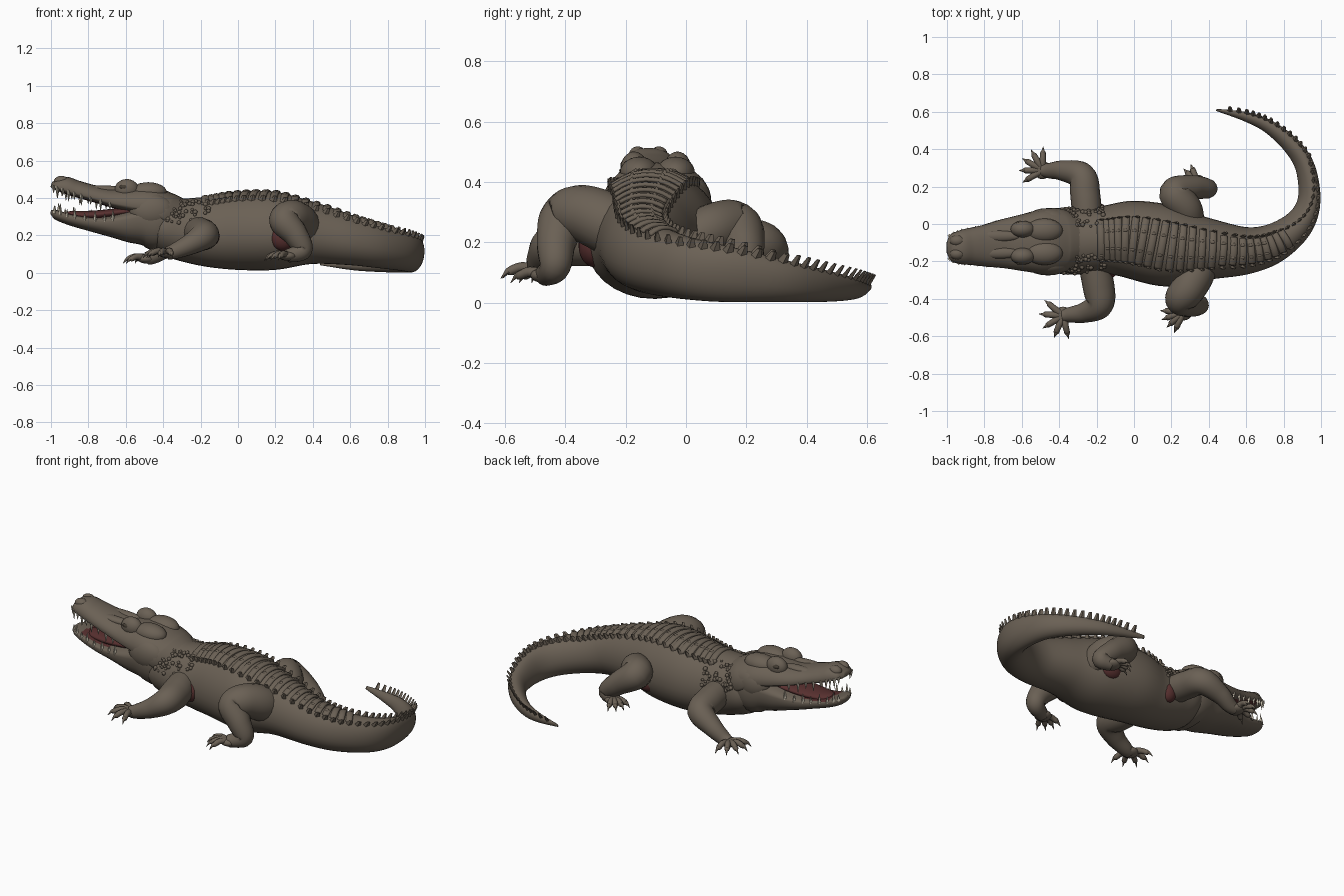
import bpy, bmesh, math, random
from mathutils import Vector, Matrix

random.seed(4)
if "Cube" in bpy.data.objects:
    bpy.data.objects.remove(bpy.data.objects["Cube"])
UP = Vector((0, 0, 1))
STEPS = 8


def material(name, rgb):
    mat = bpy.data.materials.new(name)
    mat.use_nodes = True
    mat.diffuse_color = (*rgb, 1)
    mat.node_tree.nodes["Principled BSDF"].inputs["Base Color"].default_value = (*rgb, 1)
    return mat


HIDE = material("grey brown hide", (0.145, 0.118, 0.09))
RED = material("dark red flesh", (0.095, 0.029, 0.028))
TOOTH = material("ivory teeth", (0.5, 0.45, 0.36))
EYE = material("dark eye", (0.06, 0.048, 0.035))


def finish(name, bm, mats, smooth=True, red_rule=None):
    """Turn a bmesh into an object, with flesh colour where the rule holds."""
    bmesh.ops.recalc_face_normals(bm, faces=bm.faces)
    bm.normal_update()
    for face in bm.faces:
        face.smooth = smooth
        if red_rule and red_rule(face.normal, face.calc_center_median()):
            face.material_index = 1
    mesh = bpy.data.meshes.new(name)
    bm.to_mesh(mesh)
    bm.free()
    for mat in mats:
        mesh.materials.append(mat)
    obj = bpy.data.objects.new(name, mesh)
    bpy.context.collection.objects.link(obj)
    return obj


def spline(rows, steps):
    """Catmull-Rom interpolation of rows of numbers."""
    out = []
    for i in range(len(rows) - 1):
        a, b = rows[max(i - 1, 0)], rows[i]
        c, d = rows[i + 1], rows[min(i + 2, len(rows) - 1)]
        for k in range(steps):
            t = k / steps
            out.append([q + t / 2 * (r - p + t * (2 * p - 5 * q + 4 * r - s + t * (3 * (q - r) + s - p)))
                        for p, q, r, s in zip(a, b, c, d)])
    return out + [list(rows[-1])]


def on_ring(frame, angle, power=1.0):
    """Point on a cross-section; 0 is the outer side, 90 degrees the top."""
    centre, side, up, _, w, hi, lo = frame
    c, s = math.cos(angle), math.sin(angle)
    c, s = math.copysign(abs(c) ** power, c), math.copysign(abs(s) ** power, s)
    return centre + side * w * c + up * (hi if s > 0 else lo) * s


def loft(bm, rows, steps=STEPS, sides=24, power=1.0):
    """Skin rows of (x, y, z, half width, height above, height below)."""
    pts = spline(rows, steps)
    pos = [Vector(p[:3]) for p in pts]
    frames, side = [], None
    for i, p in enumerate(pts):
        tangent = (pos[min(i + 1, len(pos) - 1)] - pos[max(i - 1, 0)]).normalized()
        side = tangent.cross(UP) if side is None else side - tangent * side.dot(tangent)
        side.normalize()
        w, hi, lo = (max(v, 0.001) for v in p[3:])
        frames.append((pos[i], side.copy(), side.cross(tangent), tangent, w, hi, lo))
    rings = [[bm.verts.new(on_ring(f, math.tau * k / sides, power)) for k in range(sides)]
             for f in frames]
    for r, q in zip(rings, rings[1:]):
        for k in range(sides):
            n = (k + 1) % sides
            bm.faces.new((r[k], r[n], q[n], q[k]))
    bm.faces.new(rings[0])
    bm.faces.new(rings[-1])
    return frames


def profile(rows, mid):
    """Convert (x, y, bottom, top, half width) rows to loft rows."""
    return [(x, y, b + mid * (t - b), w, (1 - mid) * (t - b), mid * (t - b))
            for x, y, b, t, w in rows]


def tube(rows):
    return [(x, y, z, r, r, r) for x, y, z, r in rows]


def spike(bm, base, along, up, length, width, height, lean=0.0, blunt=0.1):
    """Four-sided thorn with its base sunk into the skin."""
    across = along.cross(up).normalized()
    corners = (along * length, across * width, -along * length, -across * width)
    ring = [bm.verts.new(base - up * 0.012 + v) for v in corners]
    tip = [bm.verts.new(base + up * height + along * lean + v * blunt) for v in corners]
    for k in range(4):
        n = (k + 1) % 4
        bm.faces.new((ring[k], ring[n], tip[n], tip[k]))
    bm.faces.new(ring)
    bm.faces.new(tip)


def blob(bm, pos, radii, detail=3):
    bmesh.ops.create_icosphere(bm, subdivisions=detail, radius=1,
                               matrix=Matrix.Translation(pos) @ Matrix.Diagonal((*radii, 1)))


# Body and curling tail
bm = bmesh.new()
body = loft(bm, profile([
    (-0.5, -0.09, 0.2, 0.36, 0.12), (-0.4, -0.09, 0.11, 0.405, 0.175),
    (-0.3, -0.09, 0.065, 0.4, 0.18), (-0.15, -0.085, 0.03, 0.41, 0.185),
    (0, -0.085, 0.015, 0.432, 0.21), (0.2, -0.12, 0.015, 0.432, 0.216),
    (0.4, -0.135, 0.045, 0.375, 0.165), (0.6, -0.142, 0.04, 0.305, 0.127),
    (0.75, -0.1, 0.025, 0.26, 0.105), (0.88, 0, 0.01, 0.22, 0.08),
    (0.935, 0.13, 0, 0.19, 0.058), (0.915, 0.3, 0, 0.148, 0.05),
    (0.84, 0.42, 0, 0.118, 0.045), (0.72, 0.52, 0.005, 0.092, 0.035),
    (0.6, 0.572, 0.015, 0.075, 0.025), (0.44, 0.61, 0.04, 0.06, 0.005)], 0.45), sides=32)
finish("body_and_tail", bm, [HIDE])

# Jaws, with flesh on the faces inside the mouth
inner_mouth = lambda n, c: abs(n.z) > 0.75 and -0.93 < c.x < -0.5 and abs(c.y + 0.11) < 0.08
bm = bmesh.new()
upper = loft(bm, profile([
    (-1, -0.125, 0.46, 0.485, 0.03), (-0.98, -0.125, 0.445, 0.505, 0.07),
    (-0.93, -0.125, 0.425, 0.515, 0.09), (-0.87, -0.12, 0.405, 0.495, 0.1),
    (-0.78, -0.115, 0.38, 0.47, 0.115), (-0.68, -0.105, 0.35, 0.455, 0.135),
    (-0.58, -0.1, 0.325, 0.46, 0.155), (-0.48, -0.095, 0.3, 0.465, 0.175),
    (-0.4, -0.09, 0.25, 0.435, 0.175), (-0.32, -0.09, 0.22, 0.395, 0.14)], 0.25), power=0.9)
finish("upper_jaw", bm, [HIDE, RED], red_rule=lambda n, c: n.z < 0 and inner_mouth(n, c))
bm = bmesh.new()
lower = loft(bm, profile([
    (-1, -0.125, 0.315, 0.335, 0.03), (-0.97, -0.125, 0.285, 0.335, 0.07),
    (-0.9, -0.12, 0.255, 0.315, 0.09), (-0.8, -0.115, 0.225, 0.3, 0.11),
    (-0.7, -0.105, 0.195, 0.305, 0.13), (-0.6, -0.1, 0.16, 0.33, 0.15),
    (-0.5, -0.095, 0.135, 0.36, 0.17), (-0.4, -0.09, 0.115, 0.35, 0.17),
    (-0.3, -0.09, 0.11, 0.3, 0.13)], 0.75), power=0.8)
finish("lower_jaw", bm, [HIDE, RED], red_rule=lambda n, c: n.z > 0 and inner_mouth(n, c))

# Tongue rising towards the throat
bm = bmesh.new()
loft(bm, [(x, -0.11, z, w, 0.022, 0.03) for x, z, w in
          ((-0.91, 0.305, 0.02), (-0.88, 0.308, 0.055), (-0.75, 0.312, 0.08), (-0.55, 0.335, 0.1))])
finish("tongue", bm, [RED])

# Teeth along both jaw edges
bm = bmesh.new()
for jaw, sign in ((upper, -1), (lower, 1)):
    shown = [f for f in jaw if -0.985 < f[0].x < -0.66]
    for n, frame in enumerate(shown[::4]):
        for angle in (sign * 0.4, math.pi - sign * 0.4):
            spike(bm, on_ring(frame, angle, 0.85), frame[3], UP * sign, 0.012, 0.011,
                  0.048 if n % 2 else 0.03)
finish("teeth", bm, [TOOTH], smooth=False)

# Brows, skull ridges, nostrils, jaw muscles and eyes
bm, eyes = bmesh.new(), bmesh.new()
for s in (-1, 1):
    blob(bm, (-0.595, -0.1 + s * 0.072, 0.445), (0.065, 0.045, 0.056))
    blob(bm, (-0.48, -0.095 + s * 0.06, 0.43), (0.1, 0.065, 0.054))
    blob(bm, (-0.73, -0.11 + s * 0.045, 0.445), (0.13, 0.03, 0.022))
    blob(bm, (-0.945, -0.125 + s * 0.035, 0.488), (0.04, 0.03, 0.03))
    blob(bm, (-0.46, -0.095 + s * 0.12, 0.33), (0.12, 0.06, 0.09))
    blob(eyes, (-0.61, -0.1 + s * 0.104, 0.458), (0.024, 0.014, 0.014), 2)
finish("head_bumps", bm, [HIDE])
finish("eyes", eyes, [EYE])

# Overlapping armoured bands across the back
bm = bmesh.new()
for i in range(22, 68, 2):
    spread = 36 if i < 50 else 30
    arc = [on_ring(body[i], math.radians(90 + k * spread / 2)) for k in range(-2, 3)]
    loft(bm, [(*p, 0.021, 0.01, 0.01) for p in arc], steps=3, sides=8)
finish("back_bands", bm, [HIDE])

# Thorn rows beside the bands, merging into one tail crest
bm = bmesh.new()
for i in range(22, 90, 2):
    centre, side, up, along, *_ = body[i]
    for s in (-1, 1):
        spread = 36 if i < 64 else 36 * (90 - i) / 26
        angle = math.radians(90 + s * spread - max(0, i - 64) * 0.5)
        lift = (up + side * math.cos(angle) * 0.5).normalized()
        spike(bm, on_ring(body[i], angle), along, lift, 0.022, 0.011, 0.026, 0.012, 0.4)
for i in range(90, 117, 2):
    centre, side, up, along, *_ = body[i]
    spike(bm, on_ring(body[i], 1.25), along, (up + side * 0.25).normalized(),
          0.018, 0.009, 0.036, 0.008, 0.45)
finish("back_thorns", bm, [HIDE], smooth=False)

# Knobbly scales on the neck and low keels between the back thorns
bm = bmesh.new()
for n in range(110):
    angle = math.radians(random.uniform(14, 66))
    frame = body[random.randint(9, 23)]
    size = random.uniform(0.008, 0.015)
    blob(bm, on_ring(frame, angle if n % 2 else math.pi - angle), (size, size, size), 1)
for i in range(24, 62, 2):
    for tilt in (-14, 14):
        blob(bm, on_ring(body[i], math.radians(90 + tilt)), (0.017, 0.011, 0.017), 1)
finish("neck_and_back_scales", bm, [HIDE])


# Legs with fanned, clawed toes
def leg(name, rows, heading, fan, toes, reach):
    bm = bmesh.new()
    loft(bm, tube(rows), sides=18)
    foot = Vector(rows[-1][:3])
    blob(bm, foot, (0.048, 0.048, 0.026))
    for k in range(toes):
        a = math.radians(heading - fan + 2 * fan * k / (toes - 1))
        way = Vector((math.cos(a), math.sin(a), 0))
        path = ((0.1, 0, 0.024), (0.45, 0.012, 0.017), (0.75, 0, 0.015), (0.82, 0, 0.009), (1, -0.025, 0.001))
        loft(bm, tube([(*(foot + way * reach * d + UP * z), r) for d, z, r in path]), steps=3, sides=8)
    finish(name, bm, [HIDE])


leg("near_front_leg", [(-0.22, -0.2, 0.22, 0.08), (-0.19, -0.33, 0.205, 0.085),
                       (-0.185, -0.43, 0.195, 0.075), (-0.26, -0.472, 0.15, 0.056),
                       (-0.34, -0.485, 0.115, 0.042), (-0.38, -0.49, 0.105, 0.034)], 212, 72, 5, 0.128)
leg("far_front_leg", [(-0.25, 0.03, 0.22, 0.08), (-0.26, 0.15, 0.21, 0.08),
                      (-0.28, 0.255, 0.19, 0.075), (-0.38, 0.285, 0.135, 0.055),
                      (-0.45, 0.285, 0.09, 0.042), (-0.49, 0.288, 0.075, 0.034)], 150, 62, 5, 0.125)
leg("near_hind_leg", [(0.35, -0.14, 0.17, 0.07), (0.34, -0.24, 0.25, 0.1),
                      (0.29, -0.345, 0.295, 0.095), (0.25, -0.405, 0.275, 0.083),
                      (0.31, -0.43, 0.2, 0.066), (0.345, -0.435, 0.12, 0.052),
                      (0.265, -0.468, 0.09, 0.036)], 212, 34, 4, 0.125)
leg("far_hind_leg", [(0.31, -0.02, 0.18, 0.07), (0.28, 0.08, 0.24, 0.085),
                     (0.22, 0.165, 0.25, 0.085), (0.32, 0.195, 0.18, 0.066),
                     (0.395, 0.19, 0.11, 0.052), (0.34, 0.215, 0.085, 0.036)], 145, 36, 4, 0.11)

# Red skin folds where the legs meet the belly
bm = bmesh.new()
for pos, radii in (((-0.145, -0.25, 0.2), (0.055, 0.045, 0.06)), ((-0.19, 0.065, 0.17), (0.05, 0.045, 0.06)),
                   ((0.24, -0.305, 0.19), (0.07, 0.052, 0.073)), ((0.215, 0.06, 0.165), (0.07, 0.045, 0.055))):
    blob(bm, pos, radii)
finish("leg_folds", bm, [RED])
